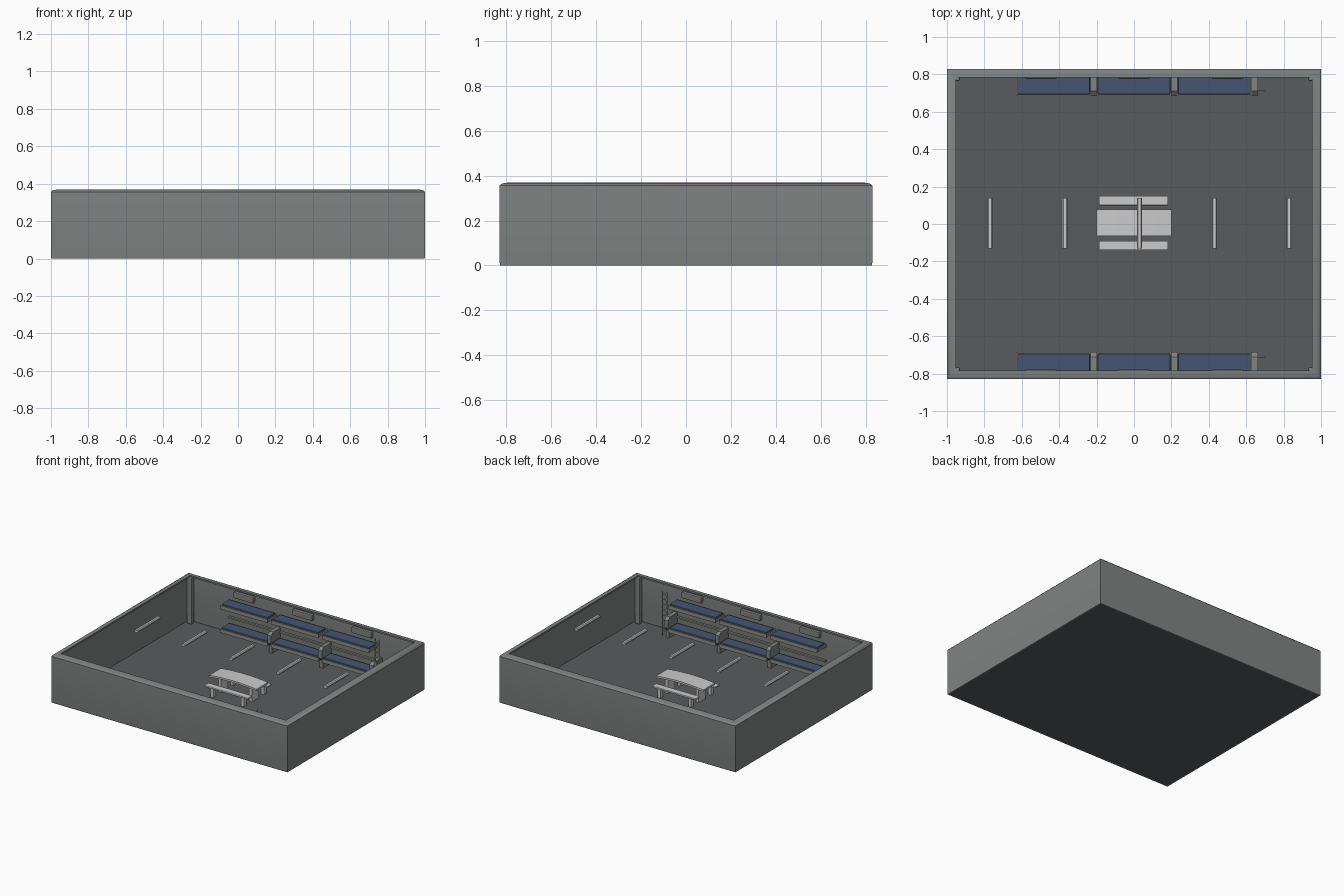
import bpy, bmesh
from math import radians

if "Cube" in bpy.data.objects:
    bpy.data.objects.remove(bpy.data.objects["Cube"])


def material(name, col):
    m = bpy.data.materials.new(name)
    m.diffuse_color = (*col, 1)
    m.use_nodes = True
    m.node_tree.nodes["Principled BSDF"].inputs["Base Color"].default_value = m.diffuse_color
    return m


BLUE = material("blue_fabric", (0.06, 0.09, 0.17))
DARK = material("dark_floor", (0.10, 0.105, 0.11))
WALL = material("wall_grey", (0.22, 0.23, 0.23))
TAN = material("frame_tan", (0.28, 0.27, 0.23))


def finish(bm, name, mat=None, smooth=False):
    bmesh.ops.recalc_face_normals(bm, faces=bm.faces)
    me = bpy.data.meshes.new(name)
    bm.to_mesh(me)
    bm.free()
    ob = bpy.data.objects.new(name, me)
    bpy.context.collection.objects.link(ob)
    if mat:
        me.materials.append(mat)
    if smooth:
        bpy.ops.object.select_all(action='DESELECT')
        ob.select_set(True)
        bpy.context.view_layer.objects.active = ob
        bpy.ops.object.shade_smooth_by_angle(angle=radians(35))
    return ob


def box(name, x, y, z, mat=None, bevel=0):
    """Box from (min, max) pairs."""
    bm = bmesh.new()
    bmesh.ops.create_cube(bm, size=1)
    for v in bm.verts:
        for i, (a, b) in enumerate((x, y, z)):
            v.co[i] = b if v.co[i] > 0 else a
    ob = finish(bm, name, mat)
    if bevel:
        mod = ob.modifiers.new("bevel", 'BEVEL')
        mod.width, mod.segments = bevel, 2
    return ob


def extrude(name, pts, axis, a, b, mat=None, smooth=False):
    """Extrude a 2D outline along an axis between a and b."""
    bm = bmesh.new()

    def put(p, t):
        c = list(p)
        c.insert(axis, t)
        return bm.verts.new(c)
    lo, hi = [put(p, a) for p in pts], [put(p, b) for p in pts]
    bm.faces.new(lo)
    bm.faces.new(hi)
    for i in range(len(pts)):
        j = (i + 1) % len(pts)
        bm.faces.new((lo[i], lo[j], hi[j], hi[i]))
    return finish(bm, name, mat, smooth)


def mirror_y(ob):
    ob.modifiers.new("mirror", 'MIRROR').use_axis = (False, True, False)
    return ob


# Wall shell: a closed profile (inset, height) swept round the rectangle
profile = [(0.002, 0), (0, 0.01), (0, 0.355), (0.006, 0.362), (0.018, 0.367), (0.048, 0.37),
           (0.048, 0.358), (0.03, 0.35), (0.03, 0.12), (0.012, 0.006), (0.012, 0)]
bm = bmesh.new()
rings = []
for d, z in profile:
    hx, hy = 1 - d, 0.83 - d
    rings.append([bm.verts.new((sx * hx, sy * hy, z))
                  for sx, sy in ((-1, -1), (1, -1), (1, 1), (-1, 1))])
for k in range(len(rings)):
    r, s = rings[k], rings[(k + 1) % len(rings)]
    for i in range(4):
        j = (i + 1) % 4
        bm.faces.new((r[i], r[j], s[j], s[i]))
finish(bm, "walls", WALL, True)

# Floor
box("floor", (-0.99, 0.99), (-0.82, 0.82), (0, 0.006), DARK)

# Corner posts
for sx in (-1, 1):
    post = box("corner_post", sorted((sx * 0.93, sx * 0.972)), (0.765, 0.802),
               (0.005, 0.362), WALL, 0.008)
    mirror_y(post)

# Bunks: three per level, mirrored to both long walls
for cx, half in ((-0.43, 0.2), (0, 0.2), (0.43, 0.2)):
    a, b = cx - half, cx + half
    for z, lvl in ((0.06, "lower"), (0.24, "upper")):
        mirror_y(box(lvl + "_bunk_frame", (a, b), (0.688, 0.80), (z, z + 0.02), TAN))
        mirror_y(box(lvl + "_front_lip", (a, b), (0.685, 0.692), (z - 0.004, z + 0.024), TAN))
        mirror_y(box(lvl + "_mattress", (a + 0.006, b - 0.006), (0.693, 0.785),
                     (z + 0.02, z + 0.034), BLUE, 0.004))
    # wall rail above lower bed
    mirror_y(box("back_rail", (a, b), (0.784, 0.802), (0.128, 0.140), TAN))

# Wall panels over the upper bunks
for cx in (-0.5, 0, 0.5):
    mirror_y(box("wall_panel", (cx - 0.085, cx + 0.085), (0.776, 0.802), (0.298, 0.345), WALL, 0.006))

# Bunk dividers: clipped plate standing on a narrower foot
plate = [(0.80, 0.065), (0.80, 0.165), (0.71, 0.165), (0.685, 0.145), (0.685, 0.085), (0.70, 0.065)]
for cx in (-0.215, 0.215, 0.648):
    mirror_y(extrude("divider_plate", plate, 0, cx - 0.016, cx + 0.016, WALL))
    mirror_y(box("divider_foot", (cx - 0.013, cx + 0.013), (0.70, 0.80), (0.005, 0.066), WALL))

# Ladders
for x in (0.662, 0.698):
    mirror_y(box("ladder_rail", (x - 0.003, x + 0.003), (0.709, 0.717), (0.005, 0.345)))
for k in range(8):
    z = 0.045 + k * 0.04
    mirror_y(box("ladder_rung", (0.662, 0.698), (0.710, 0.716), (z - 0.003, z + 0.003)))

# Ceiling lamps
hood = [(-0.014, 0.336), (-0.009, 0.330), (0.009, 0.330), (0.014, 0.336),
        (0.014, 0.344), (0.008, 0.351), (-0.008, 0.351), (-0.014, 0.344)]
for k in range(5):
    cx = -0.77 + 0.4 * k
    extrude("ceiling_lamp", [(cx + x, z) for x, z in hood], 1, -0.13, 0.14, None, True)

# Table with a gently arched top
xs = [-0.2 + 0.05 * i for i in range(9)]
top = [(x, 0.142 - 0.3 * x * x) for x in xs]
under = [(x, z - 0.014) for x, z in reversed(top)]
extrude("table_top", top + under, 1, -0.063, 0.077, None, True)
for sx in (-1, 1):
    box("table_leg", (sx * 0.13 - 0.012, sx * 0.13 + 0.012), (-0.035, 0.05), (0.005, 0.127))

# Benches
for y0, y1 in ((-0.14, -0.09), (0.10, 0.15)):
    box("bench_seat", (-0.187, 0.183), (y0, y1), (0.074, 0.087), None, 0.003)
    for sx in (-1, 1):
        box("bench_leg", (sx * 0.13 - 0.012, sx * 0.13 + 0.012), (y0 + 0.01, y1 - 0.01), (0.005, 0.075))
